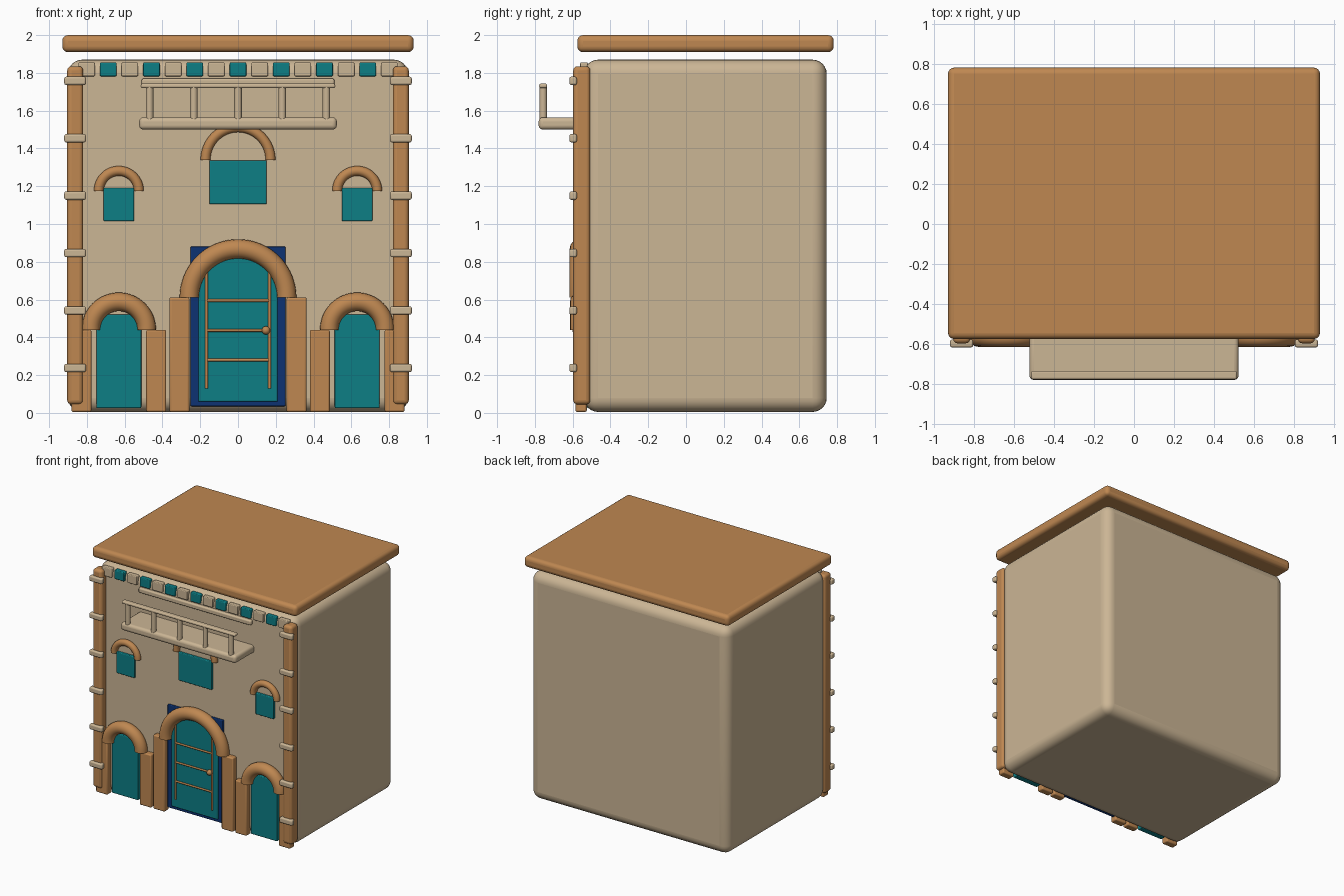
import bpy, bmesh, math
from mathutils import Vector

if "Cube" in bpy.data.objects:
    bpy.data.objects.remove(bpy.data.objects["Cube"])


def material(name, rgb):
    m = bpy.data.materials.new(name)
    m.diffuse_color = (*rgb, 1)
    m.use_nodes = True
    m.node_tree.nodes["Principled BSDF"].inputs["Base Color"].default_value = m.diffuse_color
    return m


SAND = material("sand plaster", (0.60, 0.465, 0.30))
CLAY = material("clay orange", (0.52, 0.245, 0.083))
TEAL = material("teal", (0.004, 0.21, 0.235))
NAVY = material("navy", (0.004, 0.032, 0.17))


def finish(bm, name, mat, bevel=0, segments=3):
    bmesh.ops.recalc_face_normals(bm, faces=bm.faces)
    mesh = bpy.data.meshes.new(name)
    bm.to_mesh(mesh)
    bm.free()
    mesh.materials.append(mat)
    ob = bpy.data.objects.new(name, mesh)
    bpy.context.collection.objects.link(ob)
    if bevel:
        mod = ob.modifiers.new("rounded edges", 'BEVEL')
        mod.width, mod.segments = bevel, segments
    bpy.ops.object.select_all(action='DESELECT')
    ob.select_set(True)
    bpy.context.view_layer.objects.active = ob
    bpy.ops.object.shade_smooth_by_angle(angle=math.radians(40))
    return ob


def box(name, mat, x, y, z, bevel=0.006, segments=3):
    """Rounded box from (min, max) pairs."""
    bm = bmesh.new()
    bmesh.ops.create_cube(bm, size=1)
    for v in bm.verts:
        v.co = Vector([(a + b) / 2 + c * (b - a) for c, (a, b) in zip(v.co, (x, y, z))])
    return finish(bm, name, mat, bevel, segments)


def rod(name, mat, start, end, radius, sides=16):
    a, b = Vector(start), Vector(end)
    bm = bmesh.new()
    bmesh.ops.create_cone(bm, cap_ends=True, segments=sides, radius1=radius,
                          radius2=radius, depth=(b - a).length)
    bm.transform((b - a).to_track_quat('Z', 'Y').to_matrix().to_4x4())
    bmesh.ops.translate(bm, verts=bm.verts, vec=(a + b) / 2)
    return finish(bm, name, mat)


def arch(name, x, y, z, major, minor, steps=32, sides=16):
    """Half ring standing in the facade plane, with closed ends."""
    bm = bmesh.new()
    rings = []
    for i in range(steps + 1):
        t = math.pi * i / steps
        ring = []
        for j in range(sides):
            p = 2 * math.pi * j / sides
            r = major + minor * math.cos(p)
            ring.append(bm.verts.new((x + r * math.cos(t), y + minor * math.sin(p),
                                      z + r * math.sin(t))))
        rings.append(ring)
    for a, b in zip(rings, rings[1:]):
        for j in range(sides):
            k = (j + 1) % sides
            bm.faces.new((a[j], a[k], b[k], b[j]))
    bm.faces.new(rings[0])
    bm.faces.new(rings[-1])
    return finish(bm, name, CLAY)


FRONT = -0.54

# Main block and roof slab
box("house_body", SAND, (-0.9, 0.9), (FRONT, 0.745), (0.005, 1.87), 0.075, 6)
box("roof_slab", CLAY, (-0.93, 0.93), (-0.575, 0.782), (1.91, 2.0), 0.03, 4)

# Corner pillars with bands
for s, side in ((-1, "left"), (1, "right")):
    x = sorted((s * 0.82, s * 0.904))
    box(f"corner_pillar_{side}", CLAY, x, (-0.597, -0.507), (0.045, 1.835), 0.022, 4)
    for i in range(6):
        z = 0.238 + i * 0.304
        box(f"pillar_band_{side}_{i}", SAND, sorted((s * 0.805, s * 0.92)),
            (-0.617, -0.578), (z - 0.022, z + 0.022), 0.01)

# Row of alternating frieze tiles
for i in range(-7, 8):
    x = i * 0.1145
    box(f"frieze_tile_{i + 7}", SAND if i % 2 else TEAL, (x - 0.044, x + 0.044),
        (-0.56, -0.52), (1.782, 1.855))

# Balcony with posts and rails
box("balcony_floor", SAND, (-0.523, 0.523), (-0.78, -0.5), (1.5, 1.565), 0.022, 4)
box("balcony_front_rail", SAND, (-0.515, 0.515), (-0.777, -0.735), (1.72, 1.743), 0.009)
box("balcony_wall_rail", SAND, (-0.51, 0.51), (-0.565, -0.53), (1.73, 1.77), 0.01)
for i in range(-2, 3):
    x = i * 0.234
    rod(f"balcony_post_{i + 2}", SAND, (x, -0.756, 1.55), (x, -0.756, 1.73), 0.02)

# Windows and their arches
box("window_centre", TEAL, (-0.152, 0.152), (-0.56, -0.52), (1.105, 1.337))
arch("window_arch_centre", 0, -0.55, 1.34, 0.172, 0.026)
for s, side in ((-1, "left"), (1, "right")):
    x = s * 0.631
    box(f"window_{side}", TEAL, (x - 0.081, x + 0.081), (-0.56, -0.52), (1.015, 1.19))
    arch(f"window_arch_{side}", x, -0.55, 1.175, 0.106, 0.026)

# Side doors with arches and jambs
for s, side in ((-1, "left"), (1, "right")):
    x = s * 0.631
    box(f"side_door_{side}", TEAL, (x - 0.119, x + 0.119), (-0.565, -0.52), (0.025, 0.522))
    arch(f"side_door_arch_{side}", x, -0.565, 0.44, 0.148, 0.049)
    for k in (-1, 1):
        c = x + k * 0.198
        box(f"side_door_jamb_{side}_{k + 1}", CLAY, (c - 0.053, c + 0.053),
            (-0.585, -0.525), (0.005, 0.44), 0.01)

# Main door: frame, leaf, arch and jambs
box("main_door_frame", NAVY, (-0.252, 0.252), (-0.555, -0.52), (0.035, 0.88))
box("main_door", TEAL, (-0.21, 0.21), (-0.567, -0.53), (0.06, 0.825))
arch("main_door_arch", 0, -0.565, 0.61, 0.258, 0.051, 40)
for s, side in ((-1, "left"), (1, "right")):
    box(f"main_door_jamb_{side}", CLAY, sorted((s * 0.257, s * 0.363)),
        (-0.585, -0.525), (0.005, 0.612), 0.01)
    rod(f"door_bar_{side}", CLAY, (s * 0.167, -0.574, 0.13), (s * 0.167, -0.574, 0.76), 0.0075, 10)
for i, z in enumerate((0.28, 0.437, 0.595)):
    rod(f"door_crossbar_{i}", CLAY, (-0.167, -0.574, z), (0.167, -0.574, z), 0.0075, 10)

# Door knob
bm = bmesh.new()
bmesh.ops.create_uvsphere(bm, u_segments=16, v_segments=10, radius=0.022)
bmesh.ops.translate(bm, verts=bm.verts, vec=(0.148, -0.58, 0.437))
finish(bm, "door_knob", CLAY)
